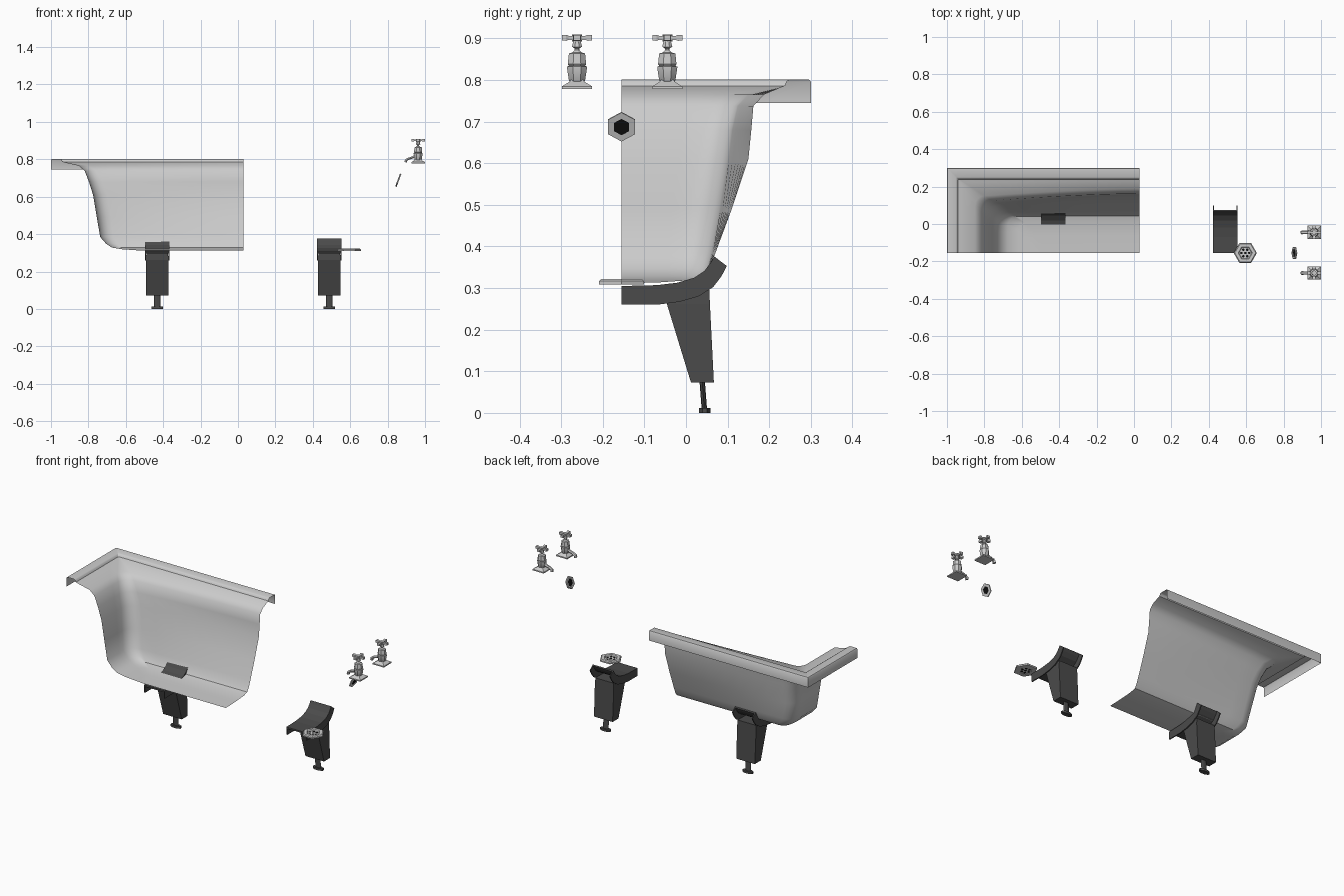
import bpy, bmesh
from math import sin, cos, pi, radians
from mathutils import Vector, Matrix

if "Cube" in bpy.data.objects:
    bpy.data.objects.remove(bpy.data.objects["Cube"])

dark = bpy.data.materials.new("dark_metal")
dark.diffuse_color = (0.07, 0.07, 0.07, 1)
dark.use_nodes = True
dark.node_tree.nodes["Principled BSDF"].inputs["Base Color"].default_value = dark.diffuse_color
black = bpy.data.materials.new("black")
black.diffuse_color = (0.005, 0.005, 0.005, 1)
black.use_nodes = True
black.node_tree.nodes["Principled BSDF"].inputs["Base Color"].default_value = black.diffuse_color


def skin(bm, rings, closed=True, caps=True):
    """Bridge a list of point rings with quads."""
    vs = [[bm.verts.new(p) for p in r] for r in rings]
    n = len(vs[0])
    for a, b in zip(vs, vs[1:]):
        for i in range(n if closed else n - 1):
            j = (i + 1) % n
            bm.faces.new((a[i], a[j], b[j], b[i]))
    if caps:
        bm.faces.new(vs[0][::-1])
        bm.faces.new(vs[-1])


def finish(bm, name, mat=None, smooth=None):
    bmesh.ops.remove_doubles(bm, verts=bm.verts, dist=1e-5)
    bmesh.ops.recalc_face_normals(bm, faces=bm.faces)
    me = bpy.data.meshes.new(name)
    bm.to_mesh(me)
    bm.free()
    ob = bpy.data.objects.new(name, me)
    bpy.context.collection.objects.link(ob)
    if mat:
        me.materials.append(mat)
    if smooth:
        bpy.context.view_layer.objects.active = ob
        ob.select_set(True)
        bpy.ops.object.shade_smooth_by_angle(angle=radians(smooth))
        ob.select_set(False)
    return ob


def ngon(r, z, n=6, c=(0, 0), a0=0.0):
    return [(c[0] + r * cos(a0 + 2 * pi * i / n), c[1] + r * sin(a0 + 2 * pi * i / n), z) for i in range(n)]


def rect(cx, cy, hx, hy, z):
    return [(cx - hx, cy - hy, z), (cx + hx, cy - hy, z), (cx + hx, cy + hy, z), (cx - hx, cy + hy, z)]


# Tub quarter shell: levels of (end x, corner y, middle y, z, corner radius)
X1, Y0 = 0.03, -0.155
levels = [(-1, .3, .3, .745, 0), (-1, .3, .3, .796, 0), (-.996, .296, .296, .801, 0),
          (-.952, .25, .25, .801, .004), (-.945, .243, .243, .797, .004),
          (-.94, .238, .238, .786, .006), (-.925, .225, .228, .782, .01),
          (-.85, .15, .188, .765, .05), (-.82, .125, .162, .738, .06),
          (-.797, .112, .157, .68, .07), (-.775, .103, .15, .61, .075),
          (-.755, .083, .11, .49, .075), (-.737, .063, .071, .385, .07),
          (-.705, .052, .056, .348, .06), (-.675, .04, .043, .328, .05),
          (-.62, .005, .01, .319, .04), (-.55, -.06, -.06, .314, .03), (-.5, Y0, Y0, .311, 0)]


def tub_ring(xl, yc, ym, z, r):
    pts = [(xl, Y0 + (yc - r - Y0) * i / 4, z) for i in range(4)]
    pts += [(xl + r - r * cos(pi / 2 * i / 5), yc - r + r * sin(pi / 2 * i / 5), z) for i in range(6)]
    xs = xl + r
    for i in range(1, 9):
        t = i / 8
        pts.append((xs + (X1 - xs) * t, yc + (ym - yc) * (1 - (1 - t) ** 1.6), z))
    return pts


bm = bmesh.new()
skin(bm, [tub_ring(*l) for l in levels], closed=False, caps=False)
bmesh.ops.dissolve_degenerate(bm, dist=1e-5, edges=bm.edges)
finish(bm, "tub_shell", smooth=40)

# Legs: curved saddle channel, tapered post, adjusting foot
top = [(-.155, .305), (-.07, .307), (-.02, .313), (.02, .325), (.045, .342), (.06, .362), (.068, .376)]
low = [(-.155, .26), (-.07, .26), (-.015, .267), (.03, .28), (.065, .302), (.085, .328), (.098, .353)]


def leg(name, cx):
    w, t = .0665, .006
    bm = bmesh.new()
    # saddle: U-shaped section swept along the tub underside
    rings = []
    for (ty, tz), (ly, lz) in zip(top, low):
        k = .2
        my, mz = ty + (ly - ty) * k, tz + (lz - tz) * k
        rings.append([(cx - w, ly, lz), (cx - w, ty, tz), (cx + w, ty, tz), (cx + w, ly, lz),
                      (cx + w - t, ly, lz), (cx + w - t, my, mz), (cx - w + t, my, mz), (cx - w + t, ly, lz)])
    skin(bm, rings)
    finish(bm, name + "_saddle", dark)
    # post
    bm = bmesh.new()
    skin(bm, [[(cx + s * hw, y, z) for s, y in ((-1, a), (1, a), (1, b), (-1, b))]
              for hw, a, b, z in ((.06, .012, .067, .073), (.061, -.046, .0575, .262), (.058, -.046, .056, .295))])
    finish(bm, name + "_post", dark)
    # threaded rod and foot plate
    bm = bmesh.new()
    skin(bm, [[(cx + .018 * cos(i * pi / 4), y + .0065 * sin(i * pi / 4), z) for i in range(8)]
              for y, z in ((.044, .01), (.039, .075))])
    skin(bm, [[(cx + .034 * cos(i * pi / 4 + pi / 8), .045 + .0155 * sin(i * pi / 4 + pi / 8), z)
               for i in range(8)] for z in (0, .012)])
    finish(bm, name + "_foot", dark)


leg("left_leg", -.432)
leg("right_leg", .488)

# Drain: hexagonal flange with a recessed grate
D = Matrix.Translation((.595, -.155, 0))
bm = bmesh.new()
skin(bm, [ngon(.062, .309), ngon(.062, .317), ngon(.056, .322), ngon(.038, .322), ngon(.034, .316), ngon(.034, .309),
          ngon(.062, .309)], caps=False)
bm.transform(D)
finish(bm, "drain_flange")
bm = bmesh.new()
skin(bm, [ngon(.034, .310), ngon(.034, .315)])
bm.transform(D)
finish(bm, "drain_grate")
bm = bmesh.new()
for i in range(7):
    c = (.021 * cos(i * pi / 3), .021 * sin(i * pi / 3)) if i < 6 else (0, 0)
    skin(bm, [ngon(.0075, .3095, c=c), ngon(.0075, .3155, c=c)])
bm.transform(D)
finish(bm, "drain_holes", black)

# Overflow: tilted hexagonal ring with dark opening
O = Matrix.Translation((.858, -.155, .688)) @ Matrix.Rotation(radians(-70), 4, 'Y')
bm = bmesh.new()
skin(bm, [ngon(.037, -.003), ngon(.037, .002), ngon(.033, .005), ngon(.023, .004), ngon(.021, -.003),
          ngon(.037, -.003)], caps=False)
bm.transform(O)
finish(bm, "overflow_ring")
bm = bmesh.new()
skin(bm, [ngon(.0215, -.0025), ngon(.0215, .0)])
bm.transform(O)
finish(bm, "overflow_opening", black)


# Taps: square base, turned body, spout and cross handle
def tap(name, cy):
    cx = .963
    bm = bmesh.new()
    skin(bm, [rect(cx, cy, h, h, z) for h, z in ((.036, .778), (.036, .785), (.018, .796), (.014, .802))])
    finish(bm, name + "_base")
    bm = bmesh.new()
    prof = [(.014, .79), (.021, .799), (.026, .829), (.026, .832), (.021, .834), (.024, .838), (.021, .864),
            (.012, .866), (.006, .872), (.006, .876), (.013, .88), (.009, .896)]
    skin(bm, [ngon(r, z, 8, (cx, cy), pi / 8) for r, z in prof])
    finish(bm, name + "_body", smooth=30)
    bm = bmesh.new()
    path = [(cx - .01, .818, .010, .009), (.93, .809, .009, .007), (.911, .803, .009, .007),
            (.899, .795, .010, .008), (.897, .784, .010, .009)]
    rings = []
    for k, (x, z, hy, h) in enumerate(path):
        a, b = path[max(k - 1, 0)], path[min(k + 1, 4)]
        d = Vector((b[0] - a[0], 0, b[1] - a[1])).normalized()
        n = Vector((-d.z, 0, d.x)) * h
        rings.append([Vector((x, cy, z)) + n * sin(i * pi / 3) + Vector((0, hy * cos(i * pi / 3), 0))
                      for i in range(6)])
    skin(bm, rings)
    finish(bm, name + "_spout", smooth=40)
    bm = bmesh.new()
    skin(bm, [ngon(.012, z, 8, (cx, cy)) for z in (.893, .909)])
    for q in range(4):
        rot = Matrix.Translation((cx, cy, .9015)) @ Matrix.Rotation(q * pi / 2, 4, 'Z')
        skin(bm, [[rot @ Vector((x, h * sy, .8 * h * sz)) for sy, sz in ((-1, -1), (1, -1), (1, 1), (-1, 1))]
                  for x, h in ((.005, .006), (.02, .006), (.026, .009), (.036, .008))])
    finish(bm, name + "_handle")


tap("rear_tap", -.045)
tap("front_tap", -.262)
